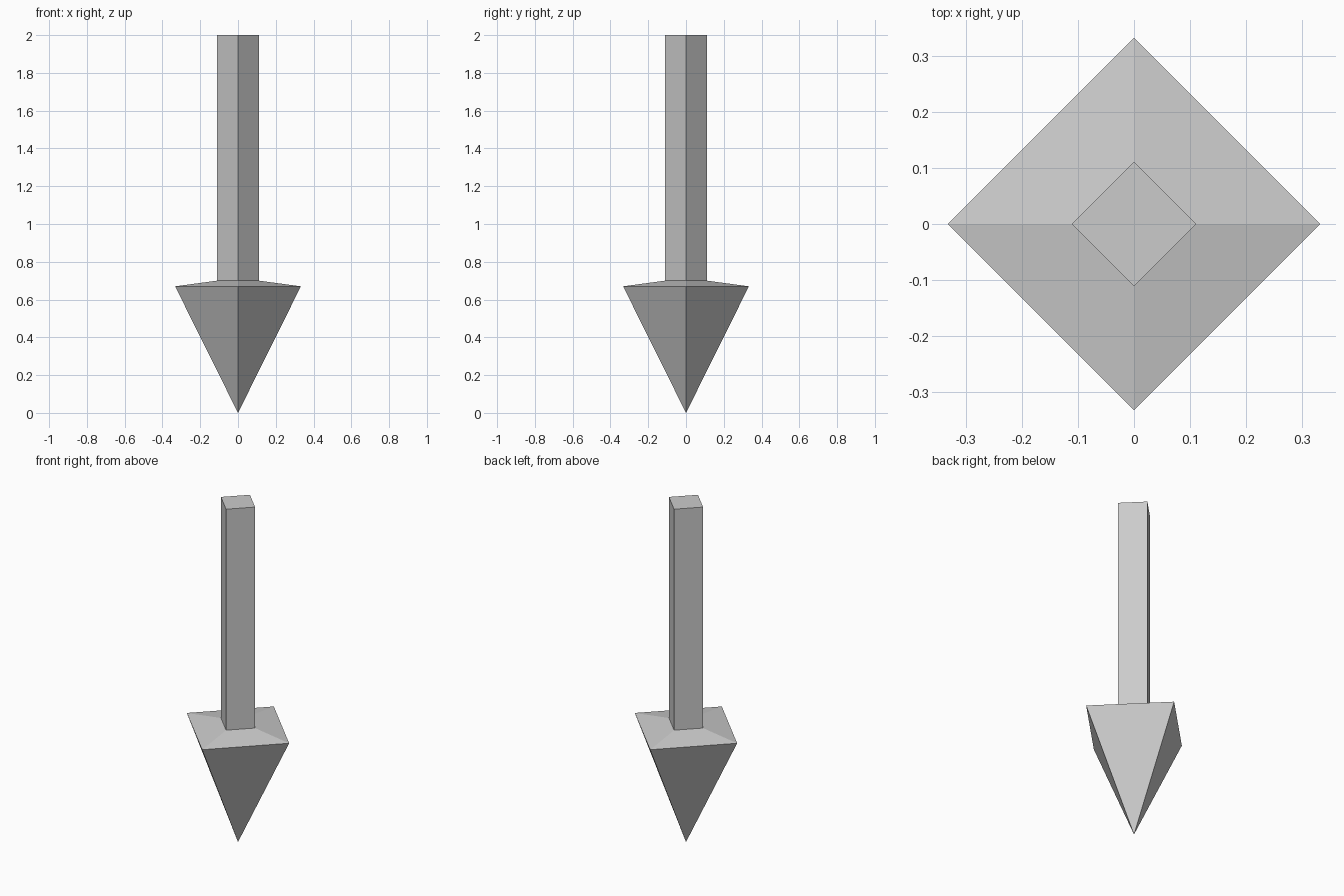
import bpy, bmesh
from math import cos, sin, pi

if "Cube" in bpy.data.objects:
    bpy.data.objects.remove(bpy.data.objects["Cube"])

SIDES = 4


def lathe(name, profile):
    """Sweep (radius, z) points around z with four flat sides, closing the solid ends."""
    bm = bmesh.new()
    rings = []
    for r, z in profile:
        if r == 0:
            rings.append([bm.verts.new((0, 0, z))] * SIDES)
        else:
            rings.append([bm.verts.new((r * cos(2 * pi * i / SIDES),
                                        r * sin(2 * pi * i / SIDES), z))
                          for i in range(SIDES)])
    for low, high in zip(rings, rings[1:]):
        for i in range(SIDES):
            j = (i + 1) % SIDES
            corners = dict.fromkeys((low[i], low[j], high[j], high[i]))
            bm.faces.new(list(corners))
    return bm, rings, name


def finish(bm, name):
    bmesh.ops.recalc_face_normals(bm, faces=bm.faces)
    mesh = bpy.data.meshes.new(name)
    bm.to_mesh(mesh)
    bm.free()
    obj = bpy.data.objects.new(name, mesh)
    bpy.context.collection.objects.link(obj)


# Arrow head: downward pyramid with a shallow sloped shoulder, open under the shaft
bm, rings, name = lathe("arrow_head", [(0, 0), (0.333, 0.67), (0.111, 0.70)])
finish(bm, name)

# Shaft: square post with a flat top
bm, rings, name = lathe("arrow_shaft", [(0.111, 0.70), (0.111, 2.0)])
bm.faces.new(rings[-1])
finish(bm, name)
